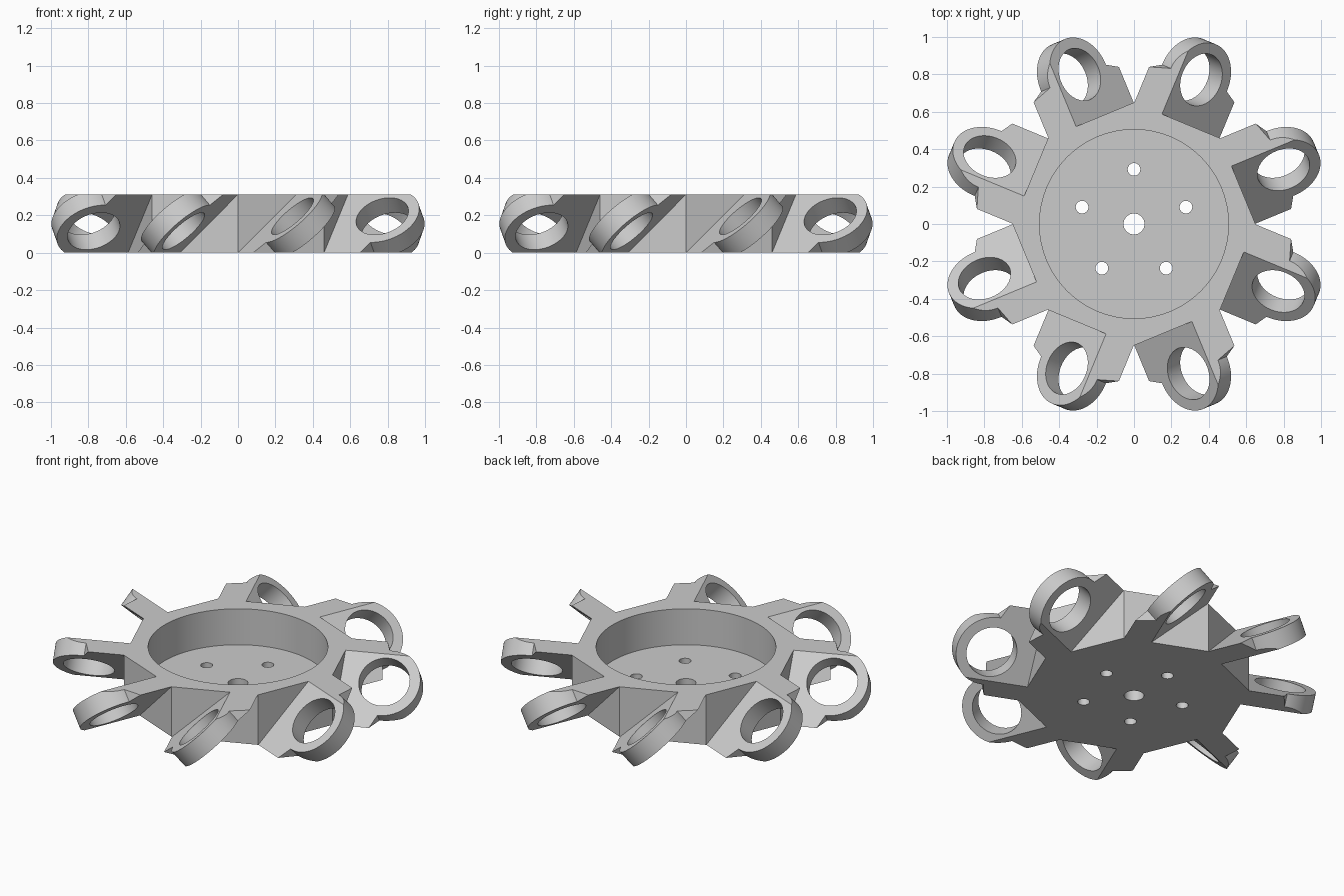
import bpy, math
from mathutils import Matrix

HEIGHT = 0.31
APOTHEM = 0.60
TILT = math.radians(42.9)
THICK = 0.109
RING_R = 0.85

old = bpy.data.objects.get("Cube")
if old:
    bpy.data.objects.remove(old, do_unlink=True)

grey = bpy.data.materials.new("plain_grey")
grey.use_nodes = True
colour = (0.6, 0.6, 0.6, 1)
grey.diffuse_color = colour
grey.node_tree.nodes["Principled BSDF"].inputs["Base Color"].default_value = colour


def prism(name, outline, z0, z1, matrix=Matrix()):
    """Extrude a counter-clockwise outline from z0 to z1."""
    n = len(outline)
    verts = [(x, y, z) for z in (z0, z1) for x, y in outline]
    faces = [list(range(n))[::-1], list(range(n, 2 * n))]
    faces += [(i, (i + 1) % n, (i + 1) % n + n, i + n) for i in range(n)]
    mesh = bpy.data.meshes.new(name)
    mesh.from_pydata(verts, [], faces)
    mesh.transform(matrix)
    obj = bpy.data.objects.new(name, mesh)
    bpy.context.collection.objects.link(obj)
    return obj


def circle(radius, sides=64, cx=0, cy=0):
    step = math.tau / sides
    return [(cx + radius * math.cos(i * step), cy + radius * math.sin(i * step))
            for i in range(sides)]


def combine(obj, other, operation):
    """Apply a boolean and discard the second solid."""
    mod = obj.modifiers.new("bool", 'BOOLEAN')
    mod.operation = operation
    mod.solver = 'EXACT'
    mod.object = other
    bpy.context.view_layer.objects.active = obj
    bpy.ops.object.modifier_apply(modifier=mod.name)
    bpy.data.objects.remove(other, do_unlink=True)


def finish(obj):
    obj.data.materials.clear()
    obj.data.materials.append(grey)
    bpy.ops.object.select_all(action='DESELECT')
    obj.select_set(True)
    bpy.context.view_layer.objects.active = obj
    bpy.ops.object.shade_smooth_by_angle(angle=math.radians(25))


# Octagonal hub with a round recess, a centre bore and five bolt holes
hub = prism("hub", circle(APOTHEM / math.cos(math.pi / 8), 8), 0, HEIGHT)
combine(hub, prism("recess", circle(0.505, 96), 0.087, 1), 'DIFFERENCE')
combine(hub, prism("bore", circle(0.056, 32), -1, 1), 'DIFFERENCE')
for i in range(5):
    a = math.pi / 2 + i * math.tau / 5
    hole = circle(0.034, 24, 0.292 * math.cos(a), 0.292 * math.sin(a))
    combine(hub, prism("bolt_hole", hole, -1, 1), 'DIFFERENCE')
finish(hub)

# Tilted arm: chamfered slab plus ring, bored and trimmed to the hub height
frame = Matrix.Translation((0, 0, HEIGHT / 2)) @ Matrix.Rotation(TILT, 4, 'X')
half = [(APOTHEM, -0.33), (0.787, -0.33), (0.86, -0.17)]
outline = half + [(x, -y) for x, y in reversed(half)]
arm = prism("ring_arm_1", outline, -THICK / 2, THICK / 2, frame)
ring = circle(0.205, 72, RING_R)
combine(arm, prism("ring", ring, -THICK / 2, THICK / 2, frame), 'UNION')
bore = circle(0.145, 64, RING_R)
combine(arm, prism("ring_bore", bore, -1, 1, frame), 'DIFFERENCE')
box = [(-2, -2), (2, -2), (2, 2), (-2, 2)]
combine(arm, prism("trim", box, 0, HEIGHT), 'INTERSECT')
finish(arm)

# Eight arms, one on each side of the octagon
for i in range(8):
    part = arm if i == 0 else arm.copy()
    if i:
        part.name = f"ring_arm_{i + 1}"
        bpy.context.collection.objects.link(part)
    part.rotation_euler.z = math.pi / 8 + i * math.pi / 4
